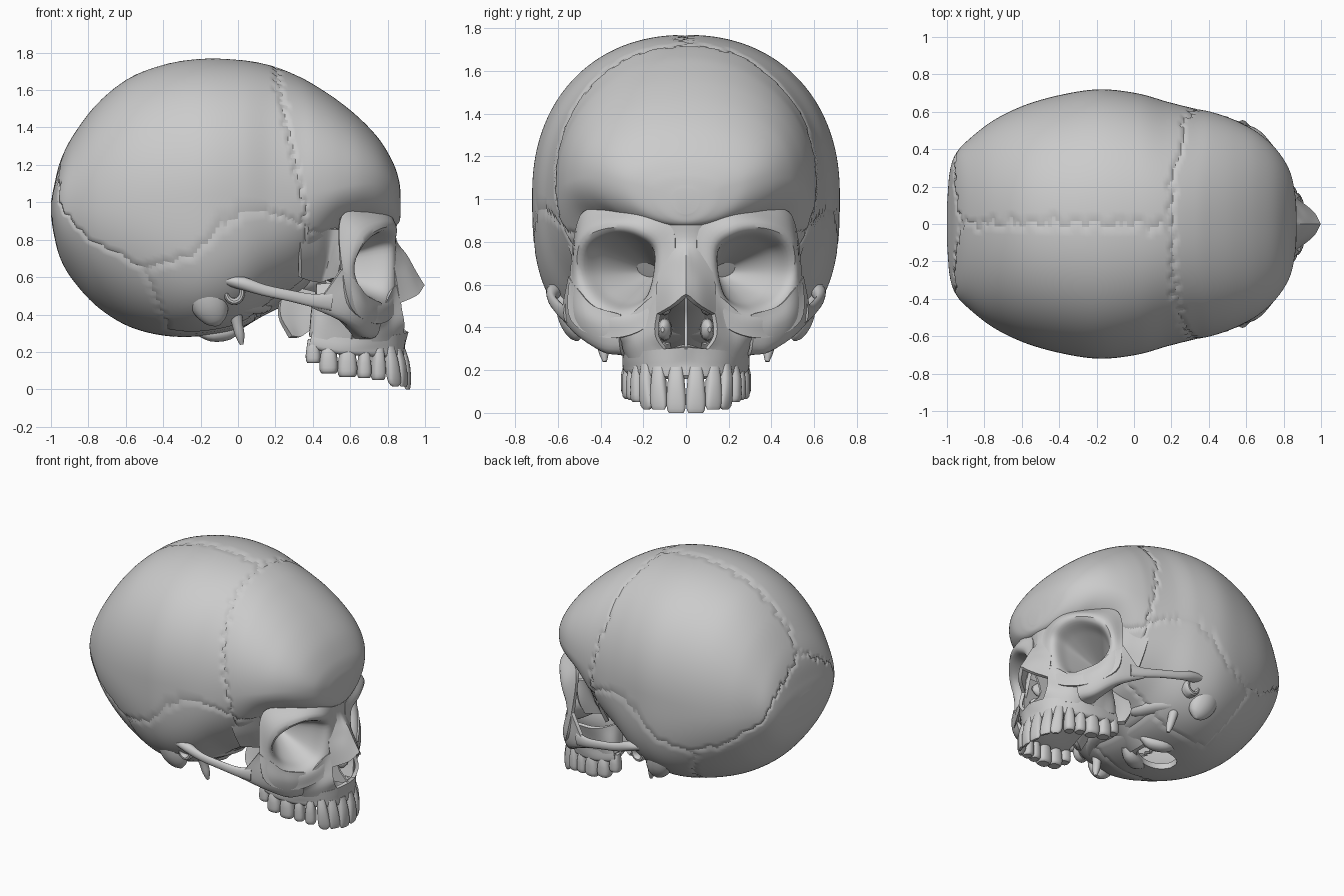
import bpy, bmesh
from math import sin, cos, pi, exp, hypot, radians, atan2
from mathutils import Vector as V


def make(name, verts, faces, mirror=False, thick=0, offset=0, recalc=True):
    me = bpy.data.meshes.new(name)
    me.from_pydata(verts, [], faces)
    if recalc:
        bm = bmesh.new()
        bm.from_mesh(me)
        bmesh.ops.recalc_face_normals(bm, faces=bm.faces)
        bm.to_mesh(me)
        bm.free()
    ob = bpy.data.objects.new(name, me)
    bpy.context.collection.objects.link(ob)
    if mirror:
        ob.modifiers.new("Mirror", 'MIRROR').use_axis = (False, True, False)
    if thick:
        m = ob.modifiers.new("Solidify", 'SOLIDIFY')
        m.thickness, m.offset = thick, offset
    return ob


def sample(pts, k, closed=False):
    """Smooth curve through the points, k steps per span."""
    p = [V(q) for q in pts]
    n = len(p)
    e = [p[-1]] + p + [p[0], p[1]] if closed else [p[0] * 2 - p[1]] + p + [p[-1] * 2 - p[-2]]
    out = []
    for i in range(n if closed else n - 1):
        a, b, c, d = e[i:i + 4]
        for j in range(k):
            t = j / k
            out.append(0.5 * (2 * b + (c - a) * t + (2 * a - 5 * b + 4 * c - d) * t ** 2
                              + (3 * b - a - 3 * c + d) * t ** 3))
    return out if closed else out + [p[-1]]


def grid_faces(nr, nc, closed, cap):
    f = [(i * nc + j, i * nc + (j + 1) % nc, (i + 1) * nc + (j + 1) % nc, (i + 1) * nc + j)
         for i in range(nr - 1) for j in range(nc if closed else nc - 1)]
    if 's' in cap:
        f.append(tuple(range(nc)))
    if 'e' in cap:
        f.append(tuple(range((nr - 1) * nc, nr * nc)))
    return f


def surface(name, rows, k=5, closed=False, thick=0.024, mirror=True, cap=''):
    rows = [sample(r, k, closed) for r in rows]
    rows = list(zip(*[sample(c, k) for c in zip(*rows)]))
    return make(name, [v for r in rows for v in r],
                grid_faces(len(rows), len(rows[0]), closed, cap), mirror, thick)


def tube(name, path, mirror=True, k=3):
    """Path points are (x, y, z, side radius, other radius)."""
    rings = []
    for i, p in enumerate(path):
        t = (V(path[min(i + 1, len(path) - 1)][:3]) - V(path[max(i - 1, 0)][:3])).normalized()
        up = V((0, 0, 1)) if abs(t.z) < 0.8 else V((1, 0, 0))
        a = t.cross(up).normalized()
        b = t.cross(a)
        rings.append([V(p[:3]) + a * p[3] * cos(j * pi / 4) + b * p[4] * sin(j * pi / 4) for j in range(8)])
    return surface(name, rings, k, True, 0, mirror, 'se')


def interp(tab, x):
    if x <= tab[0][0]:
        return tab[0][1]
    for (a, b), (c, d) in zip(tab, tab[1:]):
        if x <= c:
            return b + (d - b) * (x - a) / (c - a)
    return tab[-1][1]


# Braincase: sections along x as (x, top, bottom), (half width, height of widest point)
sections = [(-1.0, 1.0, .93), (-.985, 1.08, .83), (-.95, 1.22, .70), (-.88, 1.36, .58), (-.75, 1.53, .44),
            (-.58, 1.665, .335), (-.38, 1.74, .285), (-.18, 1.768, .285), (.02, 1.76, .33), (.18, 1.73, .43),
            (.32, 1.675, .50), (.42, 1.62, .61), (.54, 1.54, .78), (.66, 1.44, .84), (.76, 1.33, .85),
            (.83, 1.21, .87), (.86, 1.12, .89), (.87, 1.05, .93)]
widths = [(.10, .96), (.28, .96), (.38, .97), (.455, .97), (.555, .97), (.637, .98), (.693, 1.0), (.72, 1.02),
          (.698, 1.02), (.653, 1.0), (.618, 1.03), (.597, 1.06), (.555, 1.08), (.49, 1.1), (.40, 1.1),
          (.29, 1.08), (.17, 1.05), (.06, 1.0)]
N = 200
verts = []
ss = sample(sections, 10)
for (x, zt, zb), (w, zm, _) in zip(ss, sample([(a, b, 0) for a, b in widths], 10)):
    low = 2 + 0.9 * exp(-((x + .15) / .35) ** 2)
    for j in range(N):
        a = 2 * pi * (j + .5) / N
        c, s = cos(a), sin(a)
        n = 2.18 if s > 0 else low
        y = w * abs(c) ** (2 / n) * (1 if c > 0 else -1)
        h = abs(s) ** (2 / n)
        verts.append((x, y, zm + h * (zt - zm) if s > 0 else zm - h * (zm - zb)))

squama = [(-.5, .64), (-.22, .73), (-.1, .87), (.05, .95), (.2, .94), (.36, .88)]
lambdoid = [(0, 1.28), (.33, 1.08), (.42, .92), (.55, .73), (.63, .64)]


def wig(s):
    return .013 * sin(55 * s) + .011 * sin(131 * s + 1)


def bone(p):
    x, y, z = p
    ay = abs(y)
    if z < .5 and hypot((x + .2) / .15, y / .11) < 1:
        return None  # foramen at the base
    if x > .2 + .17 * min(1, max(0, (1.72 - z) / .8)) + wig(y + z) and (z > .84 or x > .55):
        return "frontal_bone"
    if -.5 + .4 * max(0, .64 - z) < x < .36 and z < interp(squama, x) + .4 * wig(x) and ay > .3:
        return "temporal_bone_" + ("left" if y > 0 else "right")
    if (x < -.45 and z < interp(lambdoid, ay) + wig(y)) or (x < .1 and z < .6):
        return "occipital_bone"
    if x >= .1 and z < .88:
        return "sphenoid_bone"
    return "parietal_bone_" + ("left" if y > 1.3 * wig(x) else "right")


# Split the braincase along the sutures, with a shallow groove at each seam
bm = bmesh.new()
bv = [bm.verts.new(v) for v in verts]
for f in grid_faces(len(ss), N, True, 'se'):
    bm.faces.new([bv[i] for i in f])
bmesh.ops.recalc_face_normals(bm, faces=bm.faces)
bm.normal_update()
bm.verts.index_update()
tags = {f: bone(f.calc_center_median()) for f in bm.faces}
seam = {v for e in bm.edges if len({tags[f] for f in e.link_faces}) > 1 for v in e.verts}
for v, n in [(v, v.normal.copy()) for v in seam]:
    if any(tags[f] is None for f in v.link_faces):
        r = hypot((v.co.x + .2) / .15, v.co.y / .11)
        v.co.x, v.co.y = -.2 + (v.co.x + .2) / r, v.co.y / r
    else:
        v.co -= n * .007
for name in sorted({t for t in tags.values() if t}):
    ids, fs = {}, []
    for f in bm.faces:
        if tags[f] == name:
            fs.append([ids.setdefault(v.index, len(ids)) for v in f.verts])
    make(name, [bv[i].co.copy() for i in ids], fs, False, .04, -1, recalc=False)
bm.free()

# Eye sockets: brow and cheek flange, rim, then a funnel to the apex
outer = [(.83, .05, .82), (.80, .19, .94), (.68, .37, .94), (.55, .485, .92),
         (.55, .53, .67), (.60, .53, .43), (.75, .33, .35), (.845, .125, .46)]
rim = [(.82, .13, .76), (.83, .22, .85), (.77, .36, .868), (.67, .485, .80),
       (.61, .50, .65), (.66, .44, .51), (.755, .30, .455), (.80, .17, .53)]
apex = V((.36, .13, .66))
surface("eye_sockets", [outer, rim] + [[V(p).lerp(apex, t) for p in rim] for t in (.25, .6, .93)],
        6, True, .024, True, 'e')

# Temple walls behind the sockets
surface("temple_walls", [
    [(.32, .565, .86), (.42, .50, .86), (.50, .44, .86), (.58, .46, .85)],
    [(.33, .52, .72), (.42, .44, .72), (.49, .38, .71), (.56, .46, .70)],
    [(.33, .45, .60), (.40, .36, .58), (.46, .32, .58), (.54, .42, .60)]])

# Nose bridge
surface("nasal_bones", [
    [(.845, 0, .94), (.835, .06, .93), (.80, .12, .90)],
    [(.835, 0, .80), (.825, .05, .80), (.80, .11, .78)],
    [(.895, 0, .71), (.87, .05, .69), (.82, .12, .68)],
    [(.945, 0, .62), (.91, .06, .60), (.84, .13, .58)],
    [(.988, 0, .55), (.95, .06, .50), (.86, .13, .46)]])

# Upper jaw: front, rear, then tooth ridge running into the palate
surface("maxilla_front", [
    [(.86, .10, .56), (.82, .16, .54), (.77, .27, .45), (.70, .38, .42)],
    [(.865, .13, .45), (.81, .19, .43), (.77, .28, .38), (.68, .38, .36)],
    [(.88, .135, .36), (.82, .20, .34), (.75, .27, .32), (.62, .32, .31)],
    [(.875, .09, .29), (.83, .17, .27), (.74, .25, .26), (.60, .28, .27)]])
surface("maxilla_rear", [
    [(.66, .34, .46), (.52, .33, .46), (.42, .25, .48), (.41, .12, .50)],
    [(.64, .31, .36), (.52, .30, .36), (.41, .27, .38), (.40, .14, .38)],
    [(.62, .28, .26), (.52, .28, .26), (.40, .27, .28), (.40, .14, .28)]])
surface("tooth_ridge_and_palate", [
    [(.90, 0, .31), (.875, .10, .30), (.82, .19, .29), (.70, .27, .28), (.55, .285, .28), (.40, .27, .31)],
    [(.88, 0, .23), (.87, .10, .22), (.81, .19, .22), (.69, .26, .22), (.55, .285, .22), (.385, .275, .25)],
    [(.88, 0, .17), (.86, .10, .17), (.80, .185, .18), (.67, .25, .19), (.53, .27, .20), (.385, .26, .23)],
    [(.80, 0, .20), (.78, .06, .20), (.74, .12, .20), (.64, .17, .21), (.52, .19, .22), (.40, .19, .24)],
    [(.76, 0, .27), (.74, .02, .27), (.70, .04, .27), (.62, .05, .28), (.52, .05, .29), (.40, .04, .30)],
    [(.74, 0, .28), (.72, 0, .28), (.68, 0, .28), (.60, 0, .29), (.52, 0, .30), (.40, 0, .31)]], 4)

# Cheekbones and arches
surface("cheekbones", [
    [(.76, .30, .46), (.68, .43, .50), (.62, .50, .58), (.55, .54, .64)],
    [(.755, .31, .38), (.70, .42, .41), (.62, .51, .46), (.46, .565, .51)],
    [(.73, .30, .29), (.68, .39, .30), (.58, .50, .37), (.40, .575, .45)],
    [(.62, .28, .28), (.60, .37, .32), (.52, .46, .40), (.40, .55, .46)]])
tube("cheek_arches", [(.50, .555, .47, .018, .05), (.40, .58, .475, .018, .035), (.28, .605, .50, .018, .03),
                      (.14, .625, .53, .02, .03), (.03, .62, .565, .035, .035), (-.08, .59, .59, .05, .03)])

# Nasal cavity
surface("nasal_septum", [
    [(.80, 0, .75), (.65, 0, .75), (.45, 0, .70)], [(.88, 0, .60), (.65, 0, .58), (.45, 0, .56)],
    [(.82, 0, .42), (.65, 0, .42), (.43, 0, .42)], [(.91, 0, .30), (.65, 0, .28), (.42, 0, .29)]],
    3, thick=.014, mirror=False)
surface("nasal_walls", [
    [(.84, .12, .58), (.65, .13, .58), (.42, .12, .56)], [(.85, .15, .42), (.65, .16, .42), (.42, .14, .42)],
    [(.87, .11, .29), (.65, .12, .28), (.42, .12, .28)]], 3)
for nm, z, x in (("lower_conchae", .39, .82), ("middle_conchae", .51, .80)):
    tube(nm, [(x, .11, z, .008, .012), (x - .05, .10, z, .03, .05), (.60, .10, z, .035, .05),
              (.46, .10, z, .02, .02)])

# Underside: sphenoid body, wing plates, condyles, mastoids, styloids, ear canals
tube("skull_base", [(-.04, 0, .32, .10, .03), (.10, 0, .43, .12, .05), (.24, 0, .54, .15, .09),
                    (.38, 0, .60, .15, .10), (.46, 0, .62, .08, .07)], False)
surface("pterygoid_plates", [
    [(.24, .19, .54), (.32, .17, .54), (.41, .15, .52)], [(.22, .23, .40), (.31, .19, .40), (.41, .17, .40)],
    [(.28, .24, .28), (.33, .20, .28), (.39, .18, .32)]], 4, thick=.03)
tube("petrous_ridges", [(-.10, .48, .48, .04, .04), (-.03, .42, .45, .07, .05), (.06, .32, .45, .07, .05),
                        (.14, .18, .46, .05, .05), (.17, .12, .48, .01, .01)])
tube("occipital_condyles", [(-.22, .16, .31, .02, .02), (-.14, .145, .295, .05, .04),
                            (-.05, .11, .305, .045, .04), (.01, .09, .34, .02, .02)])
tube("mastoid_processes", [(-.20, .51, .72, .05, .08), (-.18, .53, .56, .08, .11),
                           (-.15, .53, .45, .07, .10), (-.12, .515, .375, .045, .065), (-.11, .51, .34, .01, .015)])
tube("styloid_processes", [(-.02, .41, .46, .04, .04), (-.005, .395, .36, .03, .03),
                           (.01, .385, .29, .025, .025), (.02, .38, .24, .01, .01)])
canal = []
for i in range(12):
    a = i * pi / 6
    c, s = cos(a), sin(a)
    canal.append([(-.02 + r * c, y, .52 + 1.2 * r * s) for r, y in
                  ((.055, .54), (.055, .59), (.04, .60), (.032, .585), (.028, .54))])
surface("ear_canals", list(zip(*canal)), 2, True, .006)

# Teeth: (x, y, neck height, tip height, width, depth), front to back
teeth = [(.882, .046, .165, .0, .092, .07), (.86, .128, .17, .015, .082, .065), (.815, .183, .18, .015, .08, .075),
         (.75, .218, .18, .05, .076, .085), (.675, .238, .18, .06, .076, .085), (.585, .25, .19, .065, .106, .10),
         (.485, .255, .20, .085, .10, .10), (.402, .25, .24, .14, .08, .085)]
labels = ["central_incisors", "lateral_incisors", "canines", "first_premolars", "second_premolars",
          "first_molars", "second_molars", "third_molars"]
for i, (x, y, zt, zb, w, d) in enumerate(teeth):
    p, q = teeth[max(i - 1, 0)], teeth[min(i + 1, 7)]
    ang = atan2(q[1] - p[1], q[0] - p[0]) if i else pi / 2 + .12
    depth = (.6, .9, .8, .5, .25) if i < 3 else (.65, .95, 1, .95, .7)
    wide = (.7, .86, 1, .95, .4 if i == 2 else .75)
    rings = []
    for t, sw, sd in zip((-.3, .1, .55, .88, 1), wide, depth):
        ring = []
        lean = .026 * t if i < 3 else 0
        for j in range(12):
            c, s = cos(j * pi / 6), sin(j * pi / 6)
            u = w / 2 * sw * abs(c) ** .8 * (1 if c > 0 else -1)
            v = d / 2 * sd * abs(s) ** .8 * (1 if s > 0 else -1)
            ring.append((x + lean + u * cos(ang) - v * sin(ang), y + u * sin(ang) + v * cos(ang),
                         zt + (zb - zt) * t))
        rings.append(ring)
    surface(labels[i], rings, 2, True, 0, True, 'se')

# Apply modifiers and shade
bpy.ops.object.select_all(action='SELECT')
bpy.context.view_layer.objects.active = bpy.context.selected_objects[0]
bpy.ops.object.convert(target='MESH')
bpy.ops.object.shade_smooth_by_angle(angle=radians(38))
